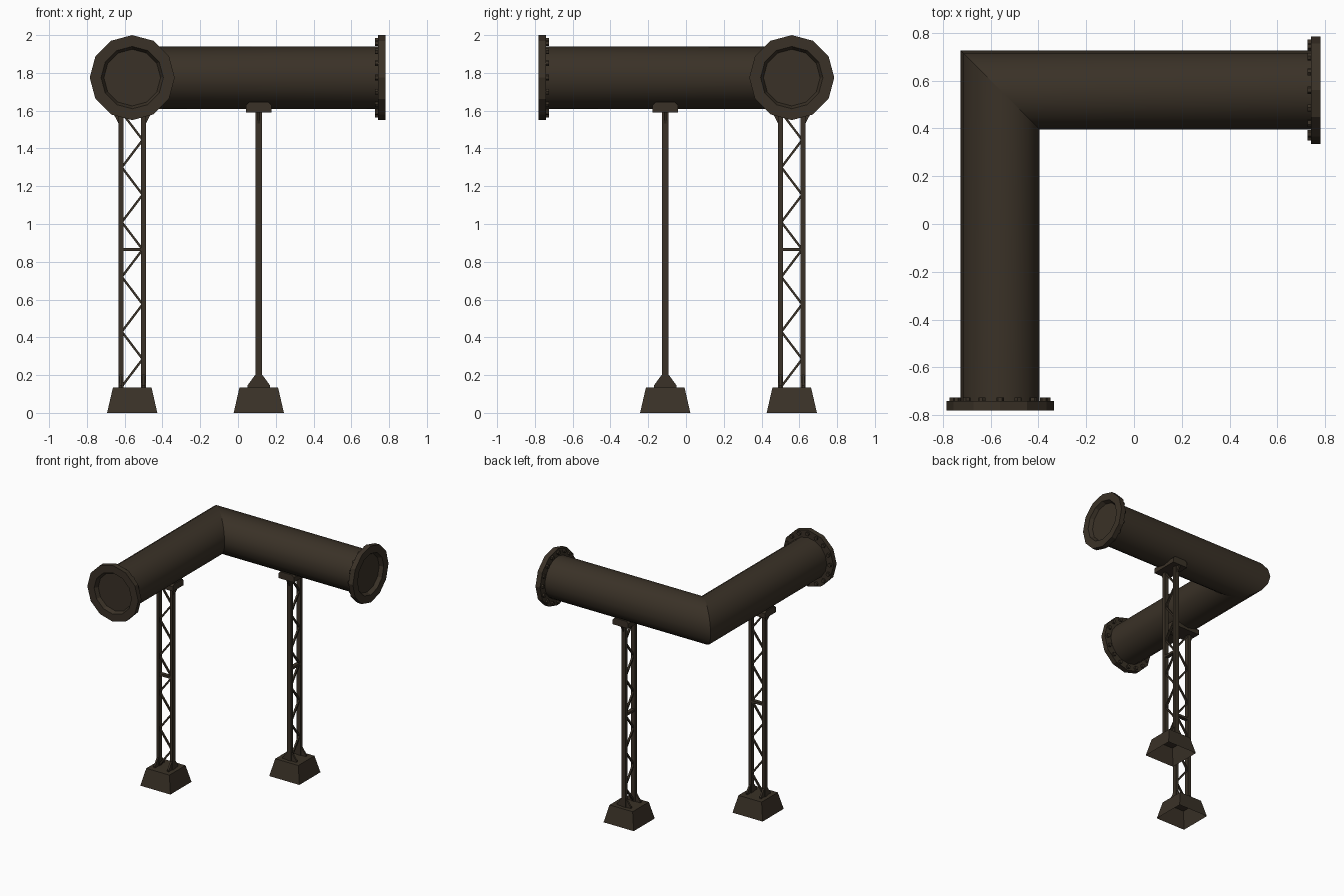
import bpy, bmesh, math
from mathutils import Matrix, Vector

if "Cube" in bpy.data.objects:
    bpy.data.objects.remove(bpy.data.objects["Cube"])

mat = bpy.data.materials.new("dark brown iron")
mat.diffuse_color = (0.042, 0.031, 0.020, 1)
mat.use_nodes = True
mat.node_tree.nodes["Principled BSDF"].inputs["Base Color"].default_value = mat.diffuse_color

ZC, R, A, END = 1.775, 0.165, 0.56, 0.78   # pipe height, radius, arm offset, reach


def finish(bm, name, matrix=Matrix()):
    bm.normal_update()
    me = bpy.data.meshes.new(name)
    bm.to_mesh(me)
    bm.free()
    me.materials.append(mat)
    ob = bpy.data.objects.new(name, me)
    ob.matrix_world = matrix
    bpy.context.collection.objects.link(ob)
    return ob


def prism(bm, outline, direction):
    """Extrude a closed outline of 3D points, centred, along direction."""
    d = Vector(direction)
    f = bm.faces.new([bm.verts.new(Vector(p) - d / 2) for p in outline])
    ext = bmesh.ops.extrude_face_region(bm, geom=[f])["geom"]
    vs = [g for g in ext if isinstance(g, bmesh.types.BMVert)]
    bmesh.ops.translate(bm, verts=vs, vec=d)
    bmesh.ops.recalc_face_normals(bm, faces=bm.faces[:])


def box(bm, centre, size, rot=Matrix()):
    m = Matrix.Translation(centre) @ rot @ Matrix.Diagonal((*size, 1))
    bmesh.ops.create_cube(bm, size=1, matrix=m)


def bridge(bm, rings, smooth):
    for a, b in zip(rings, rings[1:]):
        n = len(a)
        for i in range(n):
            f = bm.faces.new((a[i], a[(i + 1) % n], b[(i + 1) % n], b[i]))
            f.smooth = smooth


# mitred elbow pipe
bm = bmesh.new()
N = 16
rings = [[], [], []]
for i in range(N):
    t = 2 * math.pi * i / N
    u, z = R * math.cos(t), ZC + R * math.sin(t)
    rings[0].append(bm.verts.new((-A + u, -END + 0.04, z)))
    rings[1].append(bm.verts.new((-A + u, A - u, z)))
    rings[2].append(bm.verts.new((END - 0.04, A - u, z)))
bridge(bm, rings, True)
bmesh.ops.recalc_face_normals(bm, faces=bm.faces[:])
for i in range(N):
    bm.edges.get((rings[1][i], rings[1][(i + 1) % N])).smooth = False
finish(bm, "elbow_pipe")


# end flanges with recessed caps, and bolts behind them
def flange(name, matrix):
    bm = bmesh.new()
    rings = []
    for z, r in ((-0.04, 0.15), (-0.04, 0.225), (0, 0.225), (0, 0.165), (-0.03, 0.15)):
        rings.append([bm.verts.new((r * math.cos(math.tau * i / 12),
                                    r * math.sin(math.tau * i / 12), z)) for i in range(12)])
    bridge(bm, rings, False)
    bm.faces.new(rings[-1])
    bmesh.ops.recalc_face_normals(bm, faces=bm.faces[:])
    finish(bm, name + "_flange", matrix)
    bm = bmesh.new()
    for i in range(16):
        t = math.tau * i / 16
        m = Matrix.Translation((0.197 * math.cos(t), 0.197 * math.sin(t), -0.046))
        bmesh.ops.create_cone(bm, cap_ends=True, segments=6, radius1=0.016, radius2=0.016,
                              depth=0.018, matrix=m @ Matrix.Rotation(t, 4, "Z"))
    finish(bm, name + "_bolts", matrix)


flange("front", Matrix.Translation((-A, -END, ZC)) @ Matrix.Rotation(math.pi / 2, 4, "X"))
flange("right", Matrix.Translation((END, A, ZC)) @ Matrix.Rotation(math.pi / 2, 4, "Y"))


# lattice support towers
def tower(name, matrix):
    # tapered footing, open underneath
    bm = bmesh.new()
    sq = ((-1, -1), (1, -1), (1, 1), (-1, 1))
    lo = [bm.verts.new((x * 0.133, y * 0.133, 0)) for x, y in sq]
    hi = [bm.verts.new((x * 0.102, y * 0.102, 0.135)) for x, y in sq]
    bridge(bm, [lo, hi], False)
    bm.faces.new(hi)
    finish(bm, name + "_footing", matrix)

    # posts with foot and head gussets
    bm = bmesh.new()
    for s in (-1, 1):
        x = s * 0.06
        box(bm, (x, 0, 0.865), (0.025, 0.036, 1.46))
        prism(bm, [(x, -0.06, 0.135), (x, 0.06, 0.135), (x, 0.06, 0.145),
                   (x, 0.02, 0.2), (x, -0.02, 0.2), (x, -0.06, 0.145)], (0.014, 0, 0))
        prism(bm, [(x, 0, 1.595), (s * 0.105, 0, 1.595), (s * 0.072, 0, 1.53),
                   (x, 0, 1.53)], (0, 0.014, 0))
    finish(bm, name + "_posts", matrix)

    # zigzag braces and middle bar
    bm = bmesh.new()
    box(bm, (0, 0, 0.865), (0.12, 0.03, 0.018))
    for i in range(10):
        s = -1 if i % 2 == 0 else 1
        if i >= 5:
            s = 1 if i % 2 else -1
        a = Vector((s * 0.055, 0, 0.14 + 0.145 * i))
        b = Vector((-s * 0.055, 0, 0.14 + 0.145 * (i + 1)))
        d = b - a
        box(bm, (a + b) / 2, (0.012, 0.014, d.length),
            Matrix.Rotation(math.atan2(d.x, d.z), 4, "Y"))
    finish(bm, name + "_braces", matrix)

    # saddle under the pipe
    bm = bmesh.new()
    prism(bm, [(0, -0.068, 1.59), (0, 0.068, 1.59), (0, 0.068, 1.628),
               (0, 0.052, 1.645), (0, -0.052, 1.645), (0, -0.068, 1.628)], (0.22, 0, 0))
    finish(bm, name + "_saddle", matrix)


tower("front_tower", Matrix.Translation((-A, -0.11, 0)))
tower("right_tower", Matrix.Translation((0.11, A, 0)) @ Matrix.Rotation(math.pi / 2, 4, "Z"))
